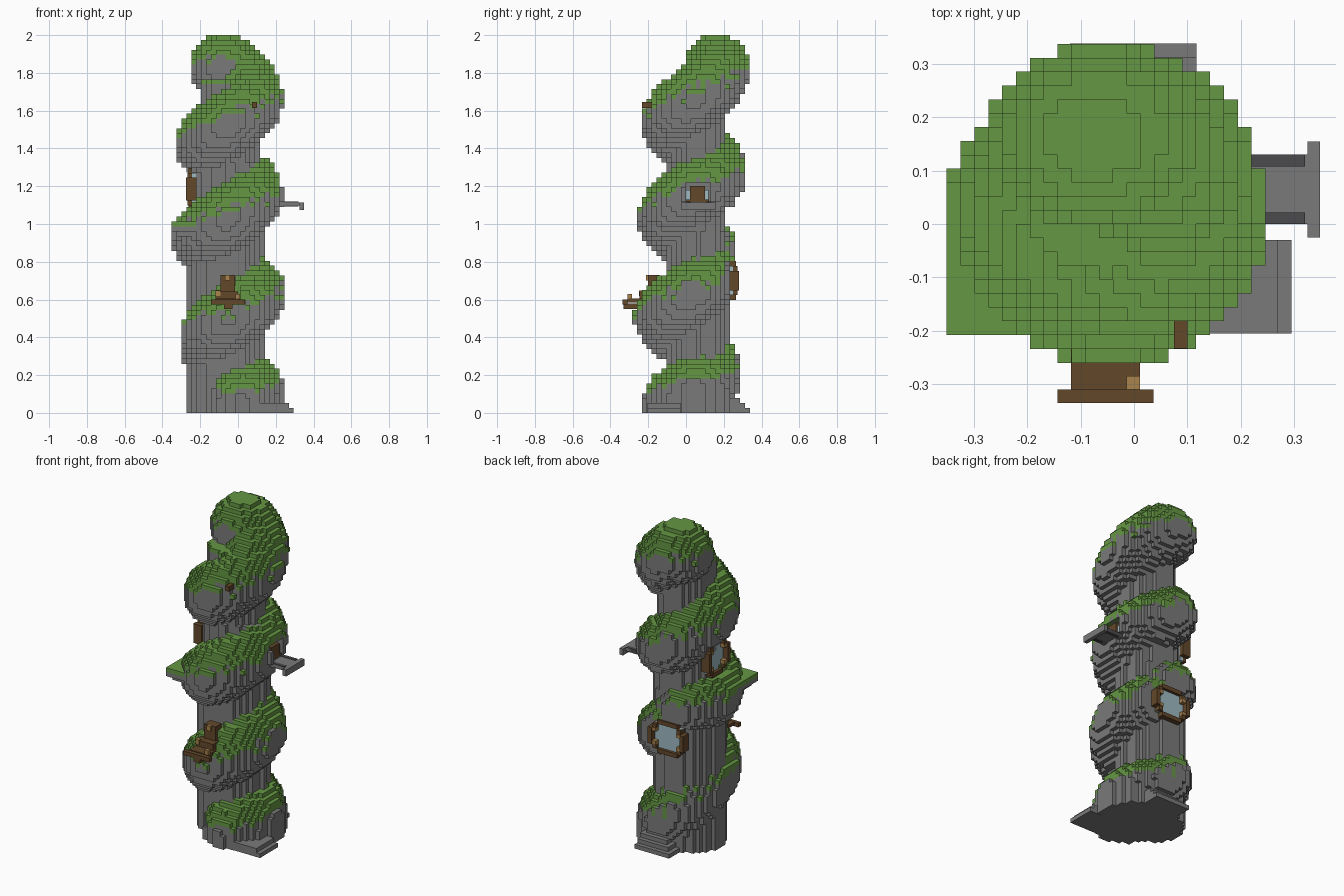
import bpy, bmesh, math, random
from mathutils import Vector

random.seed(4)
cube = bpy.data.objects.get("Cube")
if cube:
    bpy.data.objects.remove(cube, do_unlink=True)


def material(name, rgb):
    m = bpy.data.materials.new(name)
    m.use_nodes = True
    m.diffuse_color = (*rgb, 1)
    m.node_tree.nodes["Principled BSDF"].inputs["Base Color"].default_value = (*rgb, 1)
    return m


STONE = material("grey stone", (0.195, 0.195, 0.195))
MOSS = material("green moss", (0.13, 0.31, 0.057))
WOOD = material("dark wood", (0.125, 0.064, 0.023))
TAN = material("light wood", (0.4, 0.23, 0.075))
GLASS = material("pale glass", (0.34, 0.49, 0.54))
SLATE = material("dark slate", (0.07, 0.07, 0.078))

# Block grid
LAYERS = 77
S = 2 / LAYERS
X0, Y0 = -0.351, -0.286
NX, NY = 24, 24

# Spiral path: one key per quarter turn, (height, distance from axis)
AXIS = Vector((-0.05, 0.045, 0))
R = 0.172
KEYS = [(0.03, 0.12), (0.13, 0.12), (0.2, 0.07), (0.36, 0.08), (0.5, 0.15),
        (0.64, 0.13), (0.82, 0.01), (0.92, 0.13), (1.03, 0.13), (1.17, 0.12),
        (1.27, 0.1), (1.42, 0.11), (1.53, 0.11), (1.66, 0.12), (1.83, 0.12)]
path = []
STEPS = 10
for i in range((len(KEYS) - 1) * STEPS + 1):
    k = min(i // STEPS, len(KEYS) - 2)
    f = i / STEPS - k
    z, d = (a + (b - a) * f for a, b in zip(KEYS[k], KEYS[k + 1]))
    angle = (i / STEPS - 1) * math.pi / 2
    if k == 0 and f < 0.35:
        continue
    path.append(AXIS + Vector((math.cos(angle) * d, math.sin(angle) * d, z)))
path.append(AXIS + Vector((-0.035, 0.118, 1.835)))

# Openings cleared for the doors and windows
OPENINGS = [((-0.1, -0.4, 0.6), (0.0, -0.17, 0.74)),
            ((0.15, -0.01, 1.11), (0.4, 0.13, 1.21)),
            ((-0.18, 0.235, 0.6), (0.08, 0.4, 0.81)),
            ((-0.4, -0.06, 1.07), (-0.235, 0.18, 1.3))]


def in_core(p):
    if p.z > 1.77:
        return False
    cx, rx, ry = -0.045, 0.16, 0.15
    if p.z < 0.95:
        cx, rx, ry = -0.07, 0.2, 0.172
    elif p.z < 1.33:
        rx = 0.187
    return ((p.x - cx) / rx) ** 2 + ((p.y - 0.058) / ry) ** 2 < 1


def in_ledge(p):
    """Square jutting corner of the middle coil, tapering below."""
    taper = max(0, 0.97 - p.z)
    return (0.86 < p.z < 1.02 and -0.352 + taper < p.x < -0.12
            and -0.208 + 1.4 * taper < p.y < 0.08)


def block_at(p, ragged):
    """Return the block's material slot (0 stone, 1 moss) or None for air."""
    if any(all(lo[a] < p[a] < hi[a] for a in range(3)) for lo, hi in OPENINGS):
        return None
    near = min(path, key=lambda c: (p - c).length_squared)
    if (p - near).length < R:
        return 1 if (p.z - near.z) / R > 0.27 + ragged and not in_core(p) else 0
    if in_ledge(p):
        return 1 if p.z > 0.99 else 0
    # The foot of the spiral runs straight down to the ground
    foot = any(p.z < c.z and (p.xy - c.xy).length < R for c in path[:9])
    return 0 if foot or in_core(p) else None


blocks = {}
for i in range(NX):
    for j in range(NY):
        ragged = random.uniform(-0.12, 0.12)
        highest = None
        for k in range(LAYERS):
            p = Vector((X0 + (i + 0.5) * S, Y0 + (j + 0.5) * S, (k + 0.5) * S))
            kind = block_at(p, ragged)
            if kind is not None:
                blocks[i, j, k] = kind
                highest = k
        # Moss settles on whatever lies open to the sky
        if highest is not None and highest > 3:
            blocks[i, j, highest] = 1

# Spiral tower: draw only the exposed sides of the blocks
bm = bmesh.new()
corners = {}


def corner(c):
    if c not in corners:
        corners[c] = bm.verts.new((X0 + c[0] * S, Y0 + c[1] * S, c[2] * S))
    return corners[c]


for cell, kind in blocks.items():
    for axis in range(3):
        u, v = (axis + 1) % 3, (axis + 2) % 3
        for side in (0, 1):
            beside = list(cell)
            beside[axis] += 2 * side - 1
            if tuple(beside) in blocks:
                continue
            ring = []
            for du, dv in ((0, 0), (1, 0), (1, 1), (0, 1)):
                c = list(cell)
                c[axis] += side
                c[u] += du
                c[v] += dv
                ring.append(corner(tuple(c)))
            face = bm.faces.new(ring if side else ring[::-1])
            face.material_index = kind
mesh = bpy.data.meshes.new("spiral_tower")
bm.to_mesh(mesh)
bm.free()
mesh.materials.append(STONE)
mesh.materials.append(MOSS)
tower = bpy.data.objects.new("spiral_tower", mesh)
bpy.context.collection.objects.link(tower)


def box(name, lo, hi, mat):
    b = bmesh.new()
    bmesh.ops.create_cube(b, size=1)
    for vert in b.verts:
        vert.co = [lo[a] + (hi[a] - lo[a]) * (vert.co[a] + 0.5) for a in range(3)]
    m = bpy.data.meshes.new(name)
    b.to_mesh(m)
    b.free()
    m.materials.append(mat)
    o = bpy.data.objects.new(name, m)
    bpy.context.collection.objects.link(o)


# Steps at the foot
for n, reach in enumerate((0.295, 0.27)):
    box("side_step", (0.1, -0.205, n * S), (reach, -0.03, (n + 1) * S), STONE)
for n, reach in enumerate((0.338, 0.312, 0.286)):
    box("back_step", (-0.12 + n * S, 0.15, n * S), (0.117, reach, (n + 1) * S), STONE)

# Front wooden balcony and door
box("front_deck", (-0.118, -0.31, 0.585), (0.011, -0.15, 0.605), WOOD)
box("front_deck_edge", (-0.143, -0.335, 0.575), (0.037, -0.31, 0.6), WOOD)
box("front_deck_bracket", (-0.075, -0.33, 0.55), (-0.03, -0.23, 0.58), WOOD)
box("front_door", (-0.093, -0.2, 0.6), (-0.015, -0.14, 0.73), WOOD)
box("front_door_sill", (-0.118, -0.245, 0.6), (0.0, -0.19, 0.642), WOOD)
box("front_door_lamp", (-0.068, -0.212, 0.7), (-0.042, -0.17, 0.73), TAN)
box("front_door_post", (-0.118, -0.25, 0.62), (-0.093, -0.225, 0.647), TAN)
box("front_deck_post", (-0.014, -0.31, 0.6), (0.011, -0.285, 0.63), TAN)

# Stone balcony and door on the side
box("side_deck", (0.13, 0.0, 1.097), (0.325, 0.13, 1.115), STONE)
box("side_deck_edge", (0.325, -0.025, 1.075), (0.349, 0.155, 1.115), STONE)
for y in (0.0, 0.108):
    box("side_deck_beam", (0.15, y, 1.093), (0.32, y + 0.022, 1.118), SLATE)
box("side_door", (0.14, 0.02, 1.11), (0.215, 0.1, 1.2), WOOD)
for y in (0.0, 0.1):
    box("side_door_glass", (0.14, y, 1.13), (0.205, y + 0.02, 1.18), GLASS)
    box("side_door_sill", (0.14, y - 0.003, 1.11), (0.215, y + 0.023, 1.13), WOOD)


def window(name, middle, axis, sign, w, h):
    """Window with a chamfered frame standing out along one axis."""
    along = 1 - axis

    def part(label, u0, u1, z0, z1, d0, d1, mat):
        lo, hi = [0, 0, middle[2] + z0], [0, 0, middle[2] + z1]
        lo[along], hi[along] = middle[along] + u0, middle[along] + u1
        lo[axis], hi[axis] = sorted(middle[axis] + sign * d for d in (d0, d1))
        box(name + label, lo, hi, mat)

    part("_pane", -w + S, w - S, -h + S, h - S, -0.01, 0.012, GLASS)
    for s in (-1, 1):
        z0, z1 = sorted((s * h, s * (h - S)))
        part("_rail", -w + 2 * S, w - 2 * S, z0, z1, -0.01, 0.03, WOOD)
        u0, u1 = sorted((s * w, s * (w - S)))
        part("_stile", u0, u1, -h + 2 * S, h - 2 * S, -0.01, 0.045, WOOD)
        u0, u1 = sorted((s * (w - S), s * (w - 2 * S)))
        for t in (-1, 1):
            z0, z1 = sorted((t * (h - S), t * (h - 2 * S)))
            part("_corner", u0, u1, z0, z1, -0.01, 0.036, WOOD)
            z0, z1 = sorted((t * (h - 2 * S), t * (h - 2.8 * S)))
            part("_bracket", u0, u1, z0, z1, -0.01, 0.04, TAN)


window("back_window", (-0.055, 0.236, 0.7), 1, 1, 0.122, 0.103)
window("side_window", (-0.231, 0.06, 1.185), 0, -1, 0.105, 0.112)

# Small wooden perch on the upper coil
box("upper_perch", (0.075, -0.233, 1.615), (0.1, -0.17, 1.645), WOOD)
